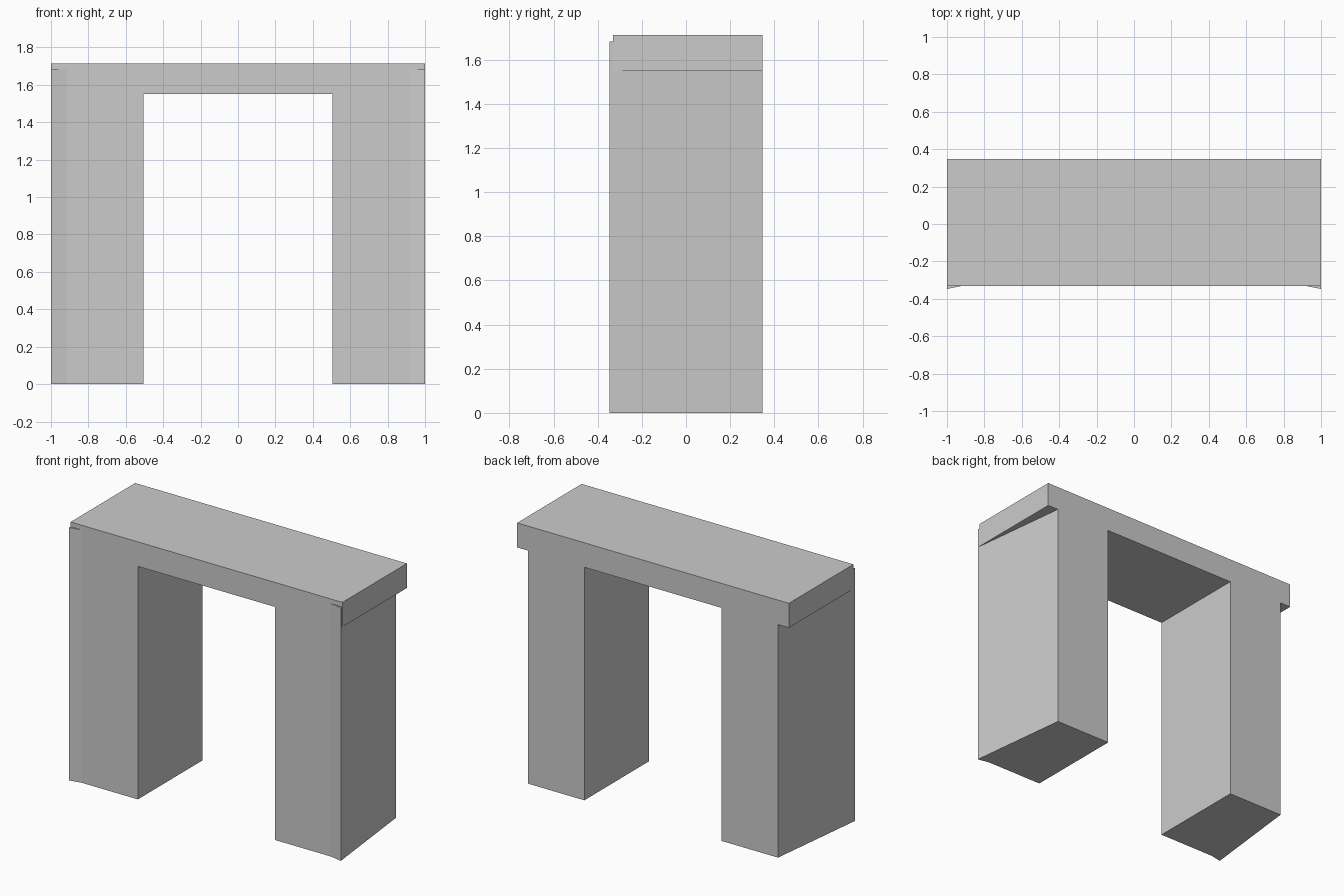
import bpy, bmesh

if "Cube" in bpy.data.objects:
    bpy.data.objects.remove(bpy.data.objects["Cube"])

BACK, FRONT, FLARE = 0.347, -0.331, -0.347


def prism(name, outline, z0, z1):
    """Extrude a plan outline from z0 up to z1."""
    bm = bmesh.new()
    face = bm.faces.new([bm.verts.new((x, y, z0)) for x, y in outline])
    top = bmesh.ops.extrude_face_region(bm, geom=[face])["geom"]
    bmesh.ops.translate(bm, vec=(0, 0, z1 - z0),
                        verts=[v for v in top if isinstance(v, bmesh.types.BMVert)])
    bmesh.ops.recalc_face_normals(bm, faces=bm.faces)
    mesh = bpy.data.meshes.new(name)
    bm.to_mesh(mesh)
    bm.free()
    obj = bpy.data.objects.new(name, mesh)
    bpy.context.collection.objects.link(obj)
    return obj


# Lintel slab across the top
arch = prism("arch", [(-1, FRONT), (1, FRONT), (1, BACK), (-1, BACK)], 1.55, 1.713)

# Legs: tapered towards the back, flared at the outer front corner
leg_plan = [(0.505, FRONT), (0.917, FRONT), (1, FLARE), (0.92, BACK), (0.505, BACK)]
for side, sign in (("right", 1), ("left", -1)):
    leg = prism(side + "_leg", [(sign * x, y) for x, y in leg_plan], 0, 1.682)
    # Merge the leg into the slab
    union = arch.modifiers.new(side + "_leg_join", "BOOLEAN")
    union.operation = "UNION"
    union.solver = "EXACT"
    union.object = leg
    bpy.context.view_layer.objects.active = arch
    bpy.ops.object.modifier_apply(modifier=union.name)
    bpy.data.objects.remove(leg)
